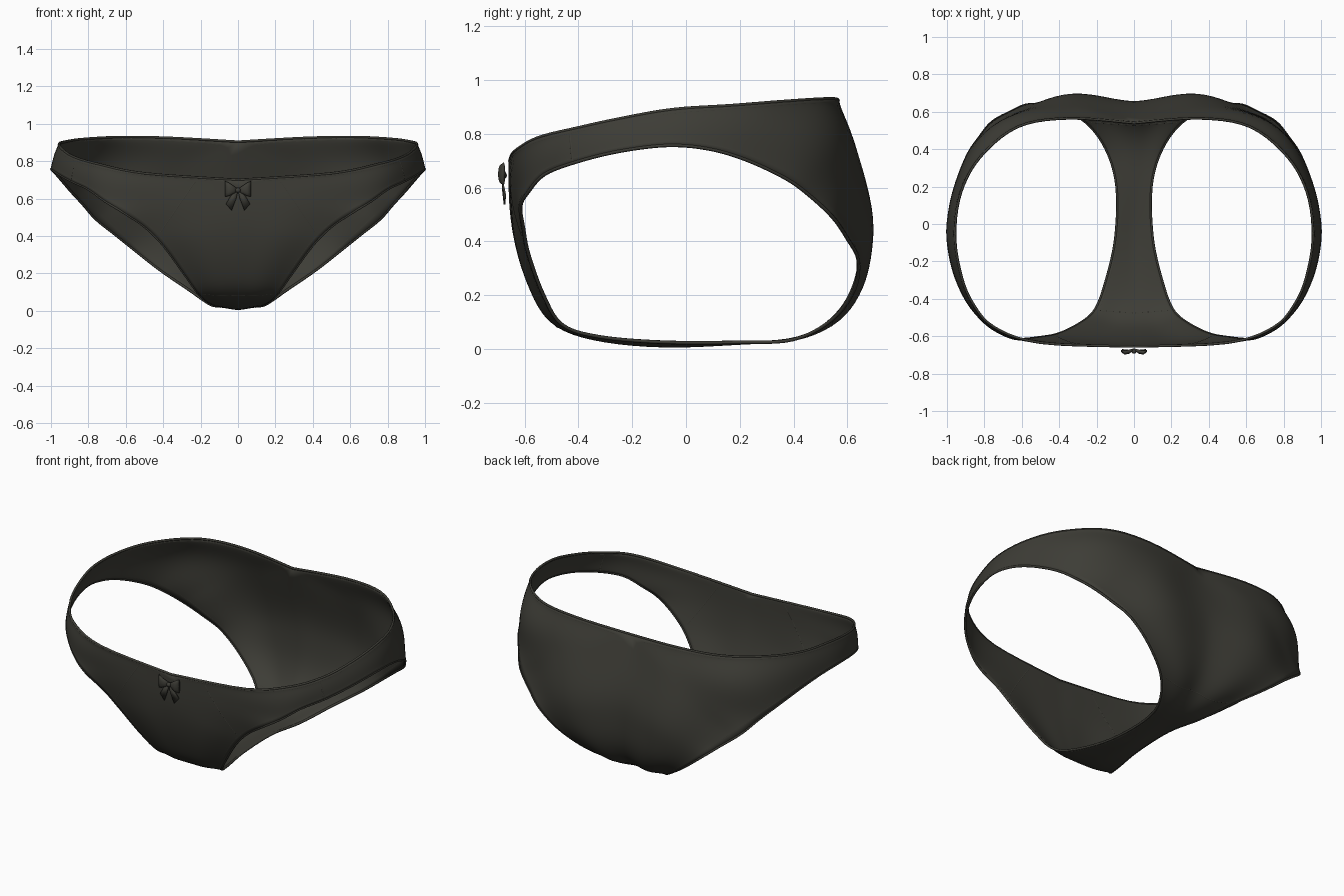
import bpy, bmesh, math
from mathutils import Vector
from mathutils.bvhtree import BVHTree

if "Cube" in bpy.data.objects:
    bpy.data.objects.remove(bpy.data.objects["Cube"])


def make_material(name, rgb):
    mat = bpy.data.materials.new(name)
    mat.use_nodes = True
    mat.diffuse_color = (*rgb, 1)
    mat.node_tree.nodes["Principled BSDF"].inputs["Base Color"].default_value = (*rgb, 1)
    return mat


fabric = make_material("charcoal fabric", (0.047, 0.046, 0.037))

# Centre line from front waist to back waist: y, z | leg edge x, y, z | bulge
CENTRE = [
    (-.655, .70, .62, -.615, .53, .012), (-.655, .55, .50, -.605, .45, .012),
    (-.635, .40, .40, -.585, .35, .015), (-.59, .25, .29, -.53, .20, .015),
    (-.51, .105, .21, -.46, .09, .01), (-.35, .035, .155, -.32, .045, 0),
    (-.08, .006, .10, -.08, .025, 0), (.20, .02, .093, .20, .025, 0),
    (.42, .04, .15, .40, .035, .005), (.55, .12, .26, .545, .11, .025),
    (.625, .24, .42, .625, .22, .03), (.65, .40, .56, .64, .33, .045),
    (.64, .60, .66, .60, .41, .075), (.54, .905, .76, .545, .49, .10)]
# Waist edge from back to front: x, y, z | leg edge x, y, z | bulge
WAIST = [
    (.35, .565, .925, .83, .46, .57, .085), (.62, .52, .93, .89, .37, .635, .05),
    (.82, .36, .92, .95, .22, .705, .02), (.925, .17, .905, .985, .08, .745, .008),
    (.957, -.05, .89, .997, -.07, .757, .005), (.93, -.25, .855, .965, -.25, .735, .005),
    (.87, -.41, .82, .895, -.41, .695, .005), (.75, -.55, .785, .80, -.525, .65, .008),
    (.50, -.635, .735, .71, -.585, .585, .012)]
STEPS, ROWS, HEM = 5, 14, .022


def catmull(a, b, c, d, t):
    return b + (c - a) * (t / 2) + (a * 2 - b * 5 + c * 4 - d) * (t * t / 2) \
        + (b * 3 - a - c * 3 + d) * (t ** 3 / 2)


def spline(points, closed):
    """Sample a smooth curve, STEPS samples per span."""
    n = len(points)
    pick = (lambda i: points[i % n]) if closed else (lambda i: points[max(0, min(n - 1, i))])
    spans = n if closed else n - 1
    return [catmull(*(pick(i + k) for k in (-1, 0, 1, 2)), j / STEPS)
            for i in range(spans) for j in range(STEPS)]


# Outer loop (centre line plus waist), leg loop and bulge amounts
centre_pts = [Vector((0, r[0], r[1])) for r in CENTRE]
waist_pts = [centre_pts[-1]] + [Vector(r[:3]) for r in WAIST] + [centre_pts[0]]
outer = spline(centre_pts, False) + spline(waist_pts, False)
leg = spline([Vector(r[2:5]) for r in CENTRE] + [Vector(r[3:6]) for r in WAIST], True)
bulge = spline([Vector((r[-1], 0)) for r in CENTRE + WAIST], True)
corner = (len(CENTRE) - 1) * STEPS
count = len(outer)

# Body: each half is a ring lofted between the outer loop and the leg opening
bm = bmesh.new()
grids = []
for side in (1, -1):
    grid = []
    for i in range(count):
        o, l, b = outer[i], leg[i], max(0, bulge[i].x)
        mid = (o + l) / 2
        out = Vector((mid.x * .5, mid.y, (mid.z - .45) * .5)).normalized()
        d = min(.3, HEM / (l - o).length)
        params = [0] + [d + (1 - 2 * d) * k / ROWS for k in range(ROWS + 1)] + [1]
        power = 1.8 if i < corner else 1.1
        column = []
        for s in params:
            p = o.lerp(l, s) + out * b * max(0, math.sin(math.pi * s)) ** power
            column.append(bm.verts.new((p.x * side, p.y, p.z)))
        grid.append(column)
    for i in range(count):
        a, b = grid[i], grid[(i + 1) % count]
        for k in range(ROWS + 2):
            quad = (a[k], a[k + 1], b[k + 1], b[k])
            bm.faces.new(quad if side > 0 else quad[::-1])
    grids.append(grid)

# Weld the halves along the centre line, then relax the inner surface
targets = {grids[1][i][0]: grids[0][i][0] for i in range(corner + 1)}
bmesh.ops.weld_verts(bm, targetmap=targets)
inner = [v for v in bm.verts if not v.is_boundary]
for _ in range(6):
    bmesh.ops.smooth_vert(bm, verts=inner, factor=.5, use_axis_x=True, use_axis_y=True, use_axis_z=True)
bmesh.ops.recalc_face_normals(bm, faces=bm.faces)
surface = BVHTree.FromBMesh(bm)
waist_line = [v.co.copy() for i in range(corner + 1, count) for v in (grids[0][i][1],)]
leg_line = [c[ROWS + 1].co.copy() for c in grids[0]]
leg_rim = [c[ROWS + 2].co.copy() for c in grids[0]]
waist_rim = [grids[0][i % count][0].co.copy() for i in range(corner, count + 1)]


def finish(mesh_bm, name, thickness=0):
    mesh = bpy.data.meshes.new(name)
    mesh_bm.to_mesh(mesh)
    mesh_bm.free()
    obj = bpy.data.objects.new(name, mesh)
    bpy.context.collection.objects.link(obj)
    mesh.materials.append(fabric)
    mesh.shade_smooth()
    if thickness:
        mod = obj.modifiers.new("thickness", "SOLIDIFY")
        mod.thickness, mod.offset = thickness, 0
    return obj


finish(bm, "brief_body", .01)


def piping(name, lines, radius, closed=False):
    """Thin cord along each line and its mirror image."""
    curve = bpy.data.curves.new(name, "CURVE")
    curve.dimensions = "3D"
    curve.bevel_depth, curve.bevel_resolution = radius, 1
    for line in lines:
        for side in (1, -1):
            s = curve.splines.new("POLY")
            s.points.add(len(line) - 1)
            for point, p in zip(s.points, line):
                point.co = (p.x * side, p.y, p.z, 1)
            s.use_cyclic_u = closed
    curve.materials.append(fabric)
    bpy.context.collection.objects.link(bpy.data.objects.new(name, curve))


# Rolled edges and hem stitching
piping("waist_edge", [waist_rim], .007)
piping("leg_edges", [leg_rim], .007, True)
piping("waist_hem_seam", [waist_line], .0055)
piping("leg_hem_seams", [leg_line], .0055, True)


def project(start, end, direction):
    """Drop a straight line onto the body along a direction."""
    hits = []
    for k in range(17):
        p = Vector(start).lerp(Vector(end), k / 16)
        hit = surface.ray_cast(p, Vector(direction))[0]
        if hit:
            hits.append(hit)
    return hits


# Panel seams
front_seam = project((.23, -2, .69), (.415, -2, .42), (0, 1, 0))
side_seam = project((2, -.43, .80), (2, -.42, .70), (-1, 0, 0))
gusset_front = project((0, -.48, -1), (.19, -.465, -1), (0, 0, 1))
gusset_back = project((0, .53, -1), (.23, .545, -1), (0, 0, 1))
piping("panel_seams", [s for s in (front_seam, side_seam) if len(s) > 1], .0065)
piping("gusset_seams", [s for s in (gusset_front, gusset_back) if len(s) > 1], .0065)

# Bow loops: flattened rings growing from the knot outward
for side, label in ((1, "left"), (-1, "right")):
    bm = bmesh.new()
    rings = []
    for x, y, height, depth in ((.004, -.672, .010, .006), (.025, -.682, .022, .011),
                                (.05, -.688, .036, .011), (.07, -.678, .042, .006)):
        rings.append([bm.verts.new((side * x, y + depth * math.sin(a), .645 + x * .1 + height * math.cos(a)))
                      for a in (math.tau * k / 12 for k in range(12))])
    for a, b in zip(rings, rings[1:]):
        for k in range(12):
            j = (k + 1) % 12
            bm.faces.new((a[k], a[j], b[j], b[k]))
    bm.faces.new(rings[0])
    bm.faces.new(rings[-1])
    bmesh.ops.recalc_face_normals(bm, faces=bm.faces)
    finish(bm, label + "_bow_loop")

    # Bow tail: tapered ribbon with a slanted end
    bm = bmesh.new()
    edges = [[bm.verts.new((side * x, y, z)) for x, y, z in pair] for pair in (
        ((0, -.676, .642), (.012, -.676, .645)), ((.010, -.682, .60), (.042, -.680, .61)),
        ((.034, -.675, .537), (.064, -.672, .572)))]
    for a, b in zip(edges, edges[1:]):
        bm.faces.new((a[0], a[1], b[1], b[0]))
    finish(bm, label + "_bow_tail", .006)

# Bow knot
bm = bmesh.new()
bmesh.ops.create_uvsphere(bm, u_segments=12, v_segments=8, radius=.014)
bmesh.ops.translate(bm, verts=bm.verts, vec=(0, -.68, .645))
finish(bm, "bow_knot")
